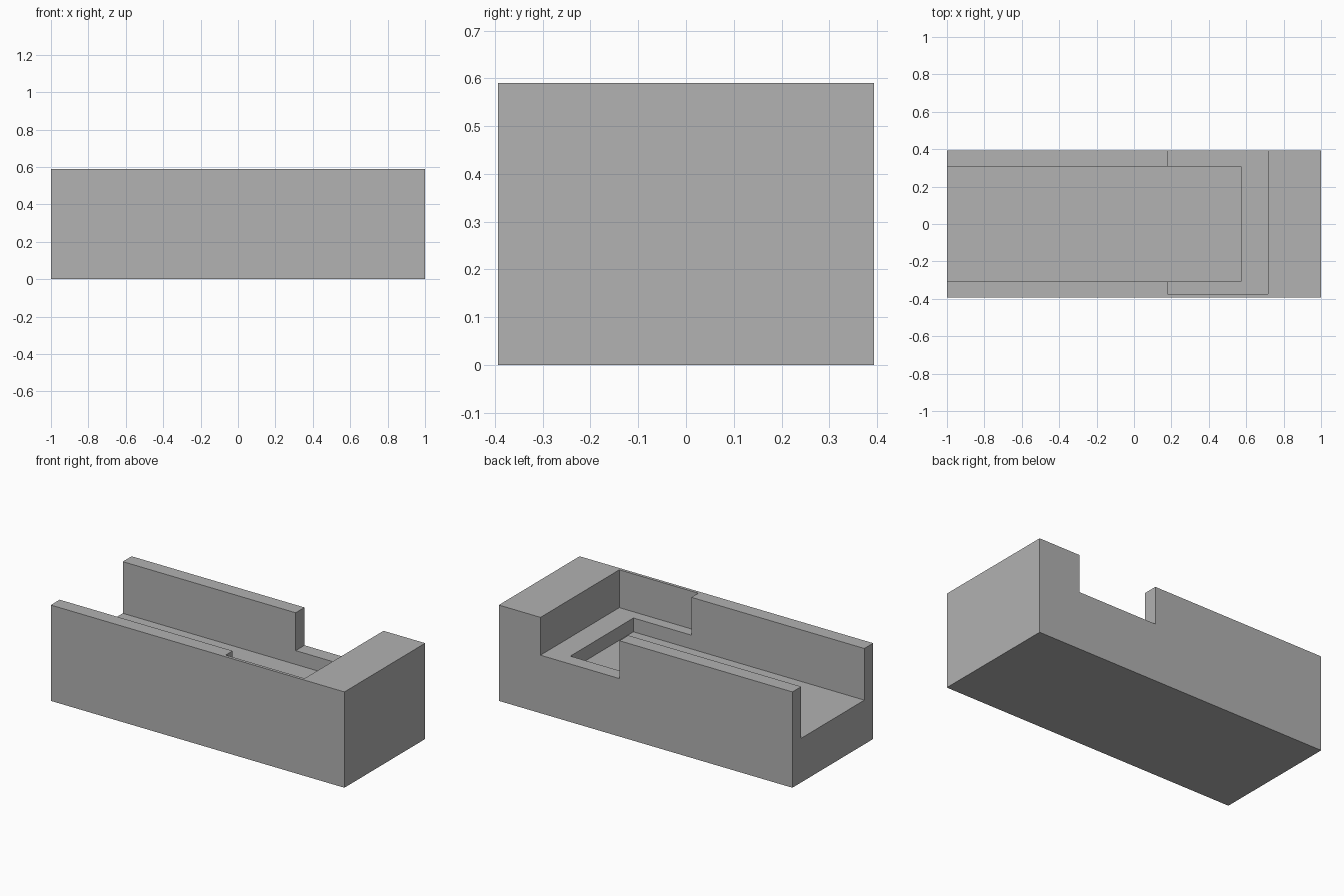
import bpy
from mathutils import Vector

default = bpy.data.objects.get("Cube")
if default:
    bpy.data.objects.remove(default, do_unlink=True)

LENGTH, DEPTH, HEIGHT = 2.0, 0.786, 0.59
X, Y = LENGTH / 2, DEPTH / 2
OVER = 0.2  # how far cutters run past open sides

grey = bpy.data.materials.new("plain grey")
grey.use_nodes = True
colour = (0.445, 0.445, 0.445, 1)
grey.diffuse_color = colour
grey.node_tree.nodes["Principled BSDF"].inputs["Base Color"].default_value = colour


def box(name, low, high):
    """Axis-aligned box between two corners."""
    low, high = Vector(low), Vector(high)
    bpy.ops.mesh.primitive_cube_add(size=1, location=(low + high) / 2)
    obj = bpy.context.object
    obj.name = name
    obj.scale = high - low
    bpy.ops.object.transform_apply(location=True, rotation=False, scale=True)
    obj.data.materials.append(grey)
    return obj


def cut(target, cutter):
    """Subtract the cutter and throw it away."""
    mod = target.modifiers.new("cut", "BOOLEAN")
    mod.operation = "DIFFERENCE"
    mod.solver = "EXACT"
    mod.object = cutter
    bpy.context.view_layer.objects.active = target
    bpy.ops.object.modifier_apply(modifier=mod.name)
    bpy.data.objects.remove(cutter, do_unlink=True)


# Solid body
body = box("channel_block", (-X, -Y, 0), (X, Y, HEIGHT))

# Long channel, open at the right end
cut(body, box("channel_cutter", (-X - OVER, -0.307, 0.272), (0.573, 0.307, HEIGHT + OVER)))

# Shallower cross pocket, open at the back, leaving a thin front lip
cut(body, box("pocket_cutter", (0.178, -0.374, 0.357), (0.716, Y + OVER, HEIGHT + OVER)))
